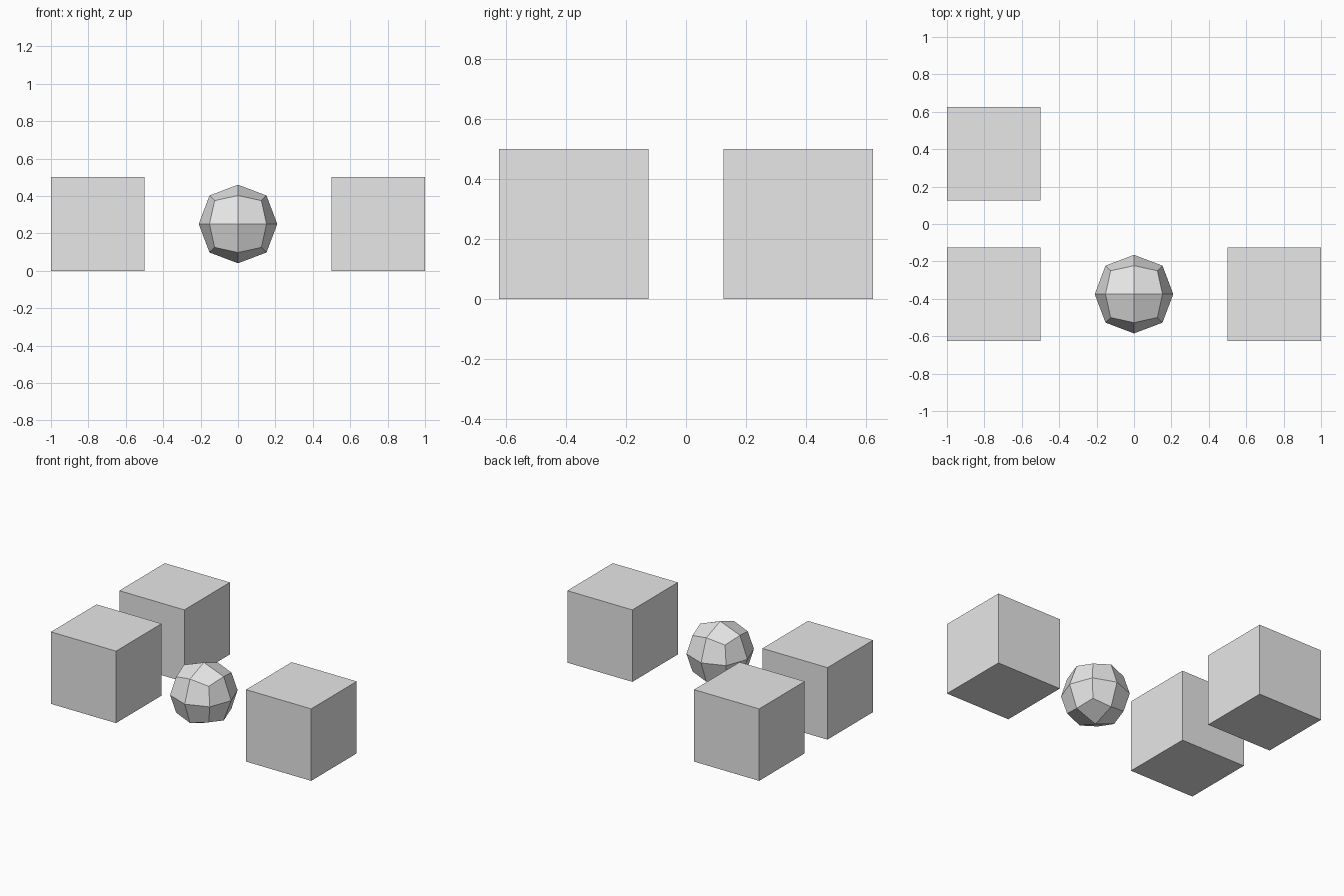
import bpy

# Remove the default cube
default = bpy.data.objects.get("Cube")
if default:
    bpy.data.objects.remove(default, do_unlink=True)

# Single plain grey
grey = bpy.data.materials.new("light_grey")
grey.use_nodes = True
colour = (0.8, 0.8, 0.8, 1.0)
grey.diffuse_color = colour
grey.node_tree.nodes["Principled BSDF"].inputs["Base Color"].default_value = colour

SIZE = 0.5
OFFSET = 0.375


def add_block(name, x, y):
    bpy.ops.mesh.primitive_cube_add(size=SIZE, location=(x, y, SIZE / 2))
    block = bpy.context.object
    block.name = name
    block.data.name = name
    block.data.materials.append(grey)
    return block


# Three plain cubes
add_block("front_right_cube", -0.75, -OFFSET)
add_block("back_right_cube", -0.75, OFFSET)
add_block("front_left_cube", 0.75, -OFFSET)

# Faceted ball: a cube rounded by one subdivision step
ball = add_block("faceted_ball", 0, -OFFSET)
rounding = ball.modifiers.new("rounding", 'SUBSURF')
rounding.levels = 1
rounding.render_levels = 1
